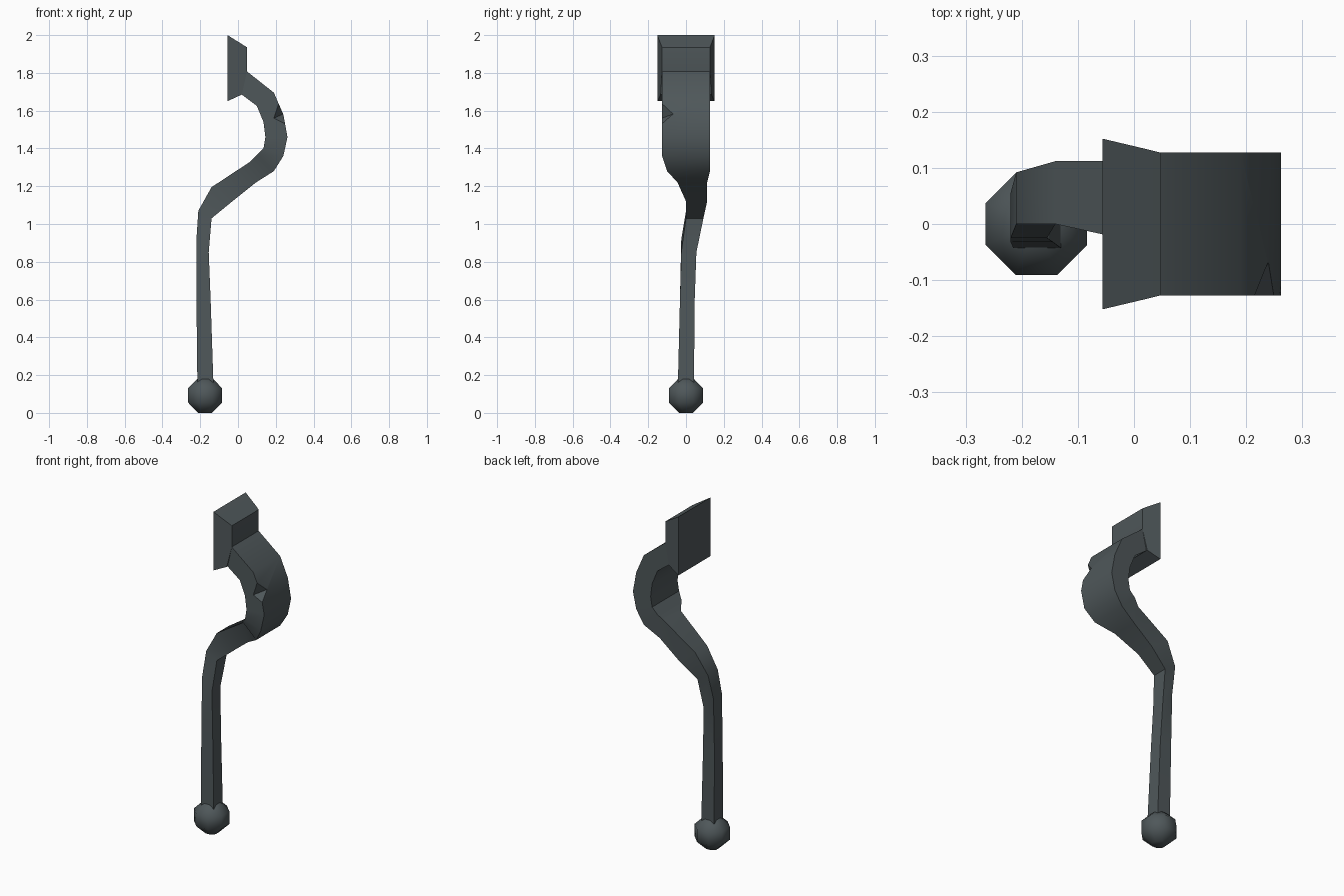
import bpy, bmesh, math
from mathutils import Vector

if "Cube" in bpy.data.objects:
    bpy.data.objects.remove(bpy.data.objects["Cube"])

mat = bpy.data.materials.new("dark slate metal")
mat.diffuse_color = (0.078, 0.096, 0.102, 1)
mat.use_nodes = True
mat.node_tree.nodes["Principled BSDF"].inputs["Base Color"].default_value = mat.diffuse_color


def finish(name, bm, angle=35):
    bmesh.ops.recalc_face_normals(bm, faces=bm.faces)
    me = bpy.data.meshes.new(name)
    bm.to_mesh(me)
    bm.free()
    me.materials.append(mat)
    ob = bpy.data.objects.new(name, me)
    bpy.context.collection.objects.link(ob)
    bpy.ops.object.select_all(action='DESELECT')
    ob.select_set(True)
    bpy.context.view_layer.objects.active = ob
    if angle:
        bpy.ops.object.shade_smooth_by_angle(angle=math.radians(angle))
    return ob


def loft(name, rings, angle=35):
    """Skin a list of equal-sized vertex rings and cap both ends."""
    bm = bmesh.new()
    rs = [[bm.verts.new(p) for p in ring] for ring in rings]
    n = len(rs[0])
    for a, b in zip(rs, rs[1:]):
        for i in range(n):
            j = (i + 1) % n
            bm.faces.new((a[i], a[j], b[j], b[i]))
    bm.faces.new(rs[0])
    bm.faces.new(rs[-1])
    return finish(name, bm, angle)


# lever arm: inner x, inner z, outer x, outer z, y min, y max
sections = [
    (-.215, .15, -.13, .15, -.043, .042),
    (-.22, .60, -.145, .60, -.032, .046),
    (-.22, .92, -.155, .85, -.025, .055),
    (-.21, 1.07, -.14, 1.03, 0, .092),
    (-.14, 1.195, -.03, 1.12, 0, .112),
    (.065, 1.33, .095, 1.22, -.045, .112),
    (.10, 1.365, .19, 1.28, -.10, .127),
    (.135, 1.40, .24, 1.36, -.127, .127),
    (.145, 1.46, .262, 1.46, -.127, .127),
    (.135, 1.54, .24, 1.58, -.127, .127),
    (.10, 1.625, .19, 1.695, -.127, .127),
    (.02, 1.685, .045, 1.81, -.127, .127),
]
arm = loft("lever_arm", [
    [(ix, y0, iz), (ox, y0, oz), (ox, y1, oz), (ix, y1, iz)]
    for ix, iz, ox, oz, y0, y1 in sections])

# small chipped notch on the front outer edge
tip = Vector((.24, -.067, 1.583))
rim = [(.216, -.127, 1.64), (.25, -.127, 1.53), (.19, -.127, 1.56), (.28, -.127, 1.59)]
bm = bmesh.new()
bm.verts.new(tip)
for p in rim:
    bm.verts.new(tip + (Vector(p) - tip) * 1.3)
bmesh.ops.convex_hull(bm, input=bm.verts[:])
cutter = finish("notch_cutter", bm, 0)
cutter.hide_render = True
mod = arm.modifiers.new("notch", 'BOOLEAN')
mod.object = cutter
mod.operation = 'DIFFERENCE'
mod.solver = 'EXACT'
bpy.context.view_layer.objects.active = arm
bpy.ops.object.modifier_apply(modifier="notch")
bpy.data.objects.remove(cutter)

# tapered mounting block
loft("mounting_block", [
    [(x, -y, lo), (x, y, lo), (x, y, hi), (x, -y, hi)]
    for x, y, lo, hi in [(-.056, .152, 1.65, 2.0), (.02, .134, 1.685, 1.953),
                         (.048, .127, 1.81, 1.935)]], 20)

# eight-sided ball end
loft("ball_end", [
    [(-.174 + r * math.cos(math.radians(22.5 + 45 * i)),
      r * math.sin(math.radians(22.5 + 45 * i)), z) for i in range(8)]
    for z, r in [(0, .040), (.055, .098), (.130, .098), (.185, .040)]], 50)
